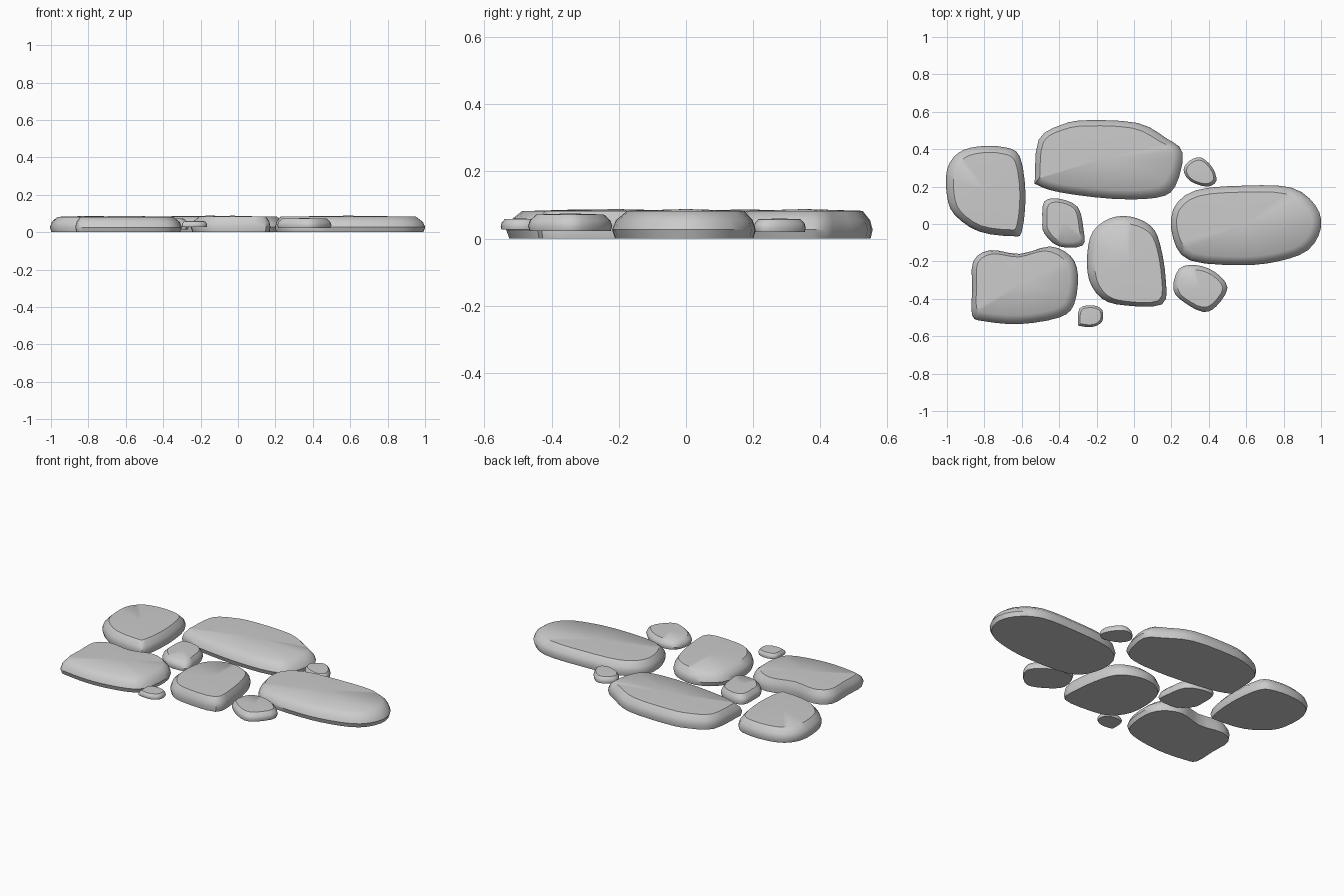
import bpy, bmesh, math
from mathutils import Vector

if "Cube" in bpy.data.objects:
    bpy.data.objects.remove(bpy.data.objects["Cube"])


def smooth_outline(points, steps=3):
    """Closed Catmull-Rom curve through a few outline points."""
    p = [Vector(q) for q in points]
    n, out = len(p), []
    for i in range(n):
        a, b, c, d = p[i - 1], p[i], p[(i + 1) % n], p[(i + 2) % n]
        for k in range(steps):
            t = k / steps
            out.append(0.5 * (2 * b + (c - a) * t + (2 * a - 5 * b + 4 * c - d) * t * t
                              + (3 * b - a - 3 * c + d) * t ** 3))
    return out


def stone(name, z0, z1, inset, shift, points):
    """Flat paving stone: stacked rings with a worn, inset upper rim."""
    ring = smooth_outline(points)
    xs, ys = [v.x for v in ring], [v.y for v in ring]
    c = Vector(((min(xs) + max(xs)) / 2, (min(ys) + max(ys)) / 2))
    hx, hy = (max(xs) - min(xs)) / 2, (max(ys) - min(ys)) / 2
    # height fraction, inset fraction of each ring
    profile = [(0, 0.2), (0.3, 0), (0.62, 0.25), (0.94, 1.0)]
    bm = bmesh.new()
    rings = []
    for h, f in profile:
        sx, sy = 1 - f * inset / hx, 1 - f * inset / hy
        row = []
        for v in ring:
            x = c.x + (v.x - c.x) * sx + shift[0] * f
            y = c.y + (v.y - c.y) * sy + shift[1] * f
            row.append(bm.verts.new((x, y, z0 + h * (z1 - z0))))
        rings.append(row)
    n = len(ring)
    for lo, hi in zip(rings, rings[1:]):
        for i in range(n):
            j = (i + 1) % n
            bm.faces.new((lo[i], lo[j], hi[j], hi[i]))
    bm.faces.new(rings[0])
    top = bm.verts.new((c.x + shift[0], c.y + shift[1], z1))
    for i in range(n):
        bm.faces.new((rings[-1][i], rings[-1][(i + 1) % n], top))
    bmesh.ops.recalc_face_normals(bm, faces=bm.faces)
    me = bpy.data.meshes.new(name)
    bm.to_mesh(me)
    bm.free()
    ob = bpy.data.objects.new(name, me)
    bpy.context.collection.objects.link(ob)
    bpy.ops.object.select_all(action='DESELECT')
    ob.select_set(True)
    bpy.context.view_layer.objects.active = ob
    bpy.ops.object.shade_smooth_by_angle(angle=math.radians(40))


# Large paving stones
stone("back_left_stone", 0, 0.087, 0.035, (0.005, 0),
      [(-1, .29), (-.94, .38), (-.83, .415), (-.69, .41), (-.61, .36), (-.58, .16),
       (-.6, -.04), (-.65, -.065), (-.83, -.04), (-.96, .05), (-1, .15)])
stone("back_stone", 0, 0.088, 0.04, (-0.012, 0.01),
      [(-.53, .24), (-.51, .45), (-.39, .53), (-.25, .555), (.02, .54), (.17, .46),
       (.26, .38), (.22, .2), (.12, .14), (-.12, .135), (-.4, .17), (-.52, .21)])
stone("right_stone", 0, 0.088, 0.04, (-0.01, 0.005),
      [(.21, .08), (.33, .18), (.59, .205), (.84, .195), (.97, .1), (1, -.02),
       (.93, -.14), (.77, -.2), (.57, -.22), (.3, -.195), (.21, -.08)])
stone("centre_stone", 0, 0.088, 0.032, (0.01, -0.01),
      [(-.25, -.16), (-.22, -.04), (-.13, .03), (-.02, .04), (.09, -.01), (.14, -.11),
       (.17, -.3), (.15, -.43), (-.05, -.435), (-.17, -.4), (-.24, -.3)])
stone("front_left_stone", 0, 0.087, 0.035, (-0.01, 0.012),
      [(-.865, -.35), (-.86, -.2), (-.77, -.14), (-.61, -.16), (-.45, -.12), (-.34, -.17),
       (-.3, -.27), (-.32, -.43), (-.4, -.5), (-.61, -.535), (-.8, -.52), (-.865, -.49)])

# Small filler stones
stone("middle_pebble", 0.015, 0.075, 0.025, (0, 0.005),
      [(-.49, .02), (-.48, .12), (-.4, .135), (-.3, .09), (-.27, -.03),
       (-.275, -.115), (-.4, -.12), (-.48, -.05)])
stone("back_right_pebble", 0.02, 0.06, 0.015, (0, 0),
      [(.265, .29), (.3, .34), (.36, .355), (.42, .3), (.44, .23), (.39, .2), (.3, .23)])
stone("front_right_pebble", 0.022, 0.075, 0.025, (0, 0),
      [(.21, -.35), (.24, -.24), (.33, -.22), (.43, -.255), (.5, -.34),
       (.44, -.44), (.37, -.47), (.27, -.42)])
stone("front_pebble", 0.027, 0.06, 0.012, (0, 0),
      [(-.3, -.53), (-.29, -.45), (-.22, -.435), (-.17, -.46), (-.17, -.52),
       (-.22, -.55), (-.29, -.545)])
